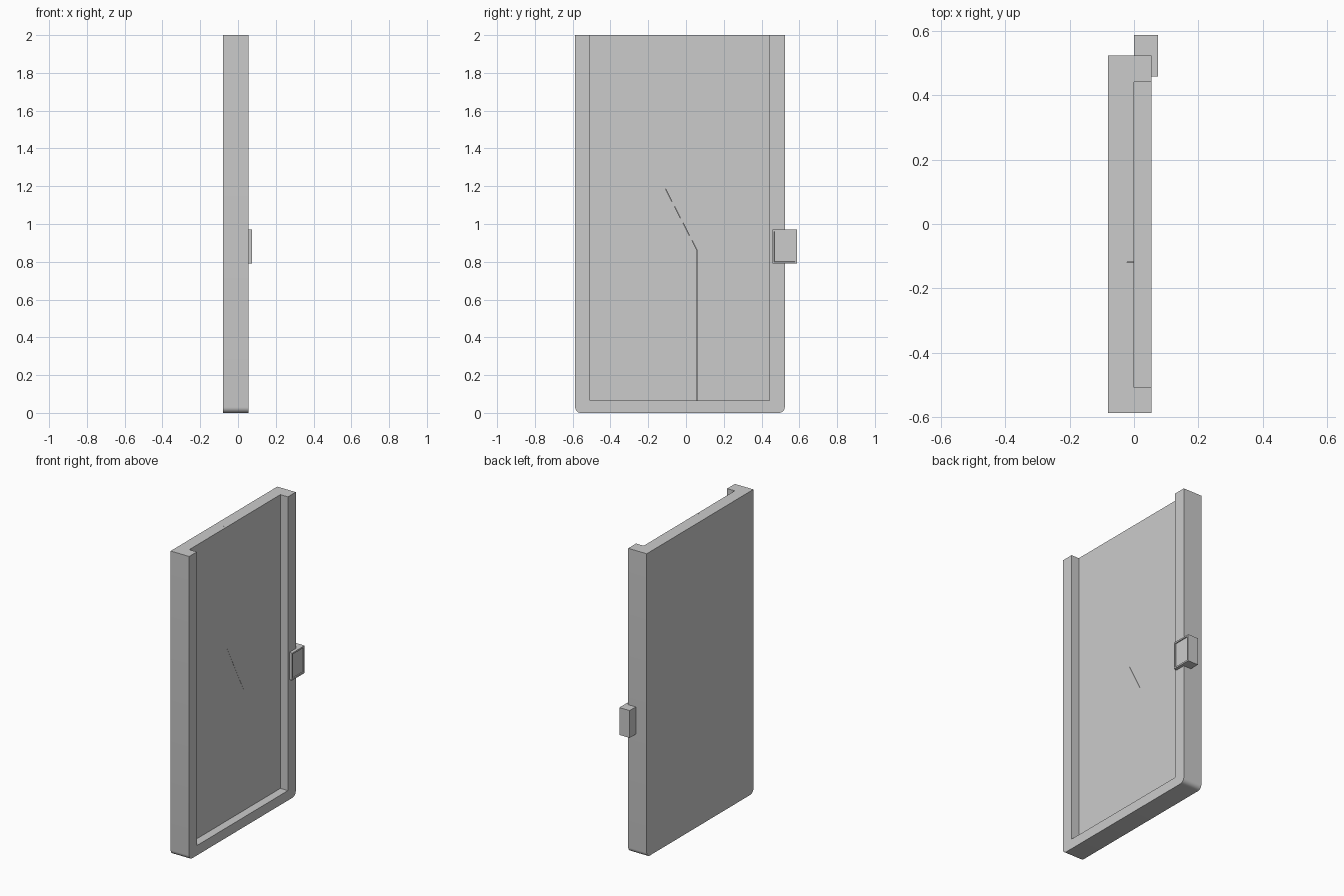
import bpy, bmesh, math
from mathutils import Vector

cube = bpy.data.objects.get("Cube")
if cube:
    bpy.data.objects.remove(cube, do_unlink=True)

grey = bpy.data.materials.new("plain_grey")
grey.use_nodes = True
GREY = (0.6, 0.6, 0.6, 1)
grey.diffuse_color = GREY
grey.node_tree.nodes["Principled BSDF"].inputs["Base Color"].default_value = GREY


def finish(name, bm):
    bmesh.ops.recalc_face_normals(bm, faces=bm.faces)
    mesh = bpy.data.meshes.new(name)
    bm.to_mesh(mesh)
    bm.free()
    obj = bpy.data.objects.new(name, mesh)
    bpy.context.collection.objects.link(obj)
    mesh.materials.append(grey)
    bpy.ops.object.select_all(action="DESELECT")
    obj.select_set(True)
    bpy.context.view_layer.objects.active = obj
    bpy.ops.object.shade_smooth_by_angle(angle=math.radians(30))
    return obj


def slab(name, outline, x0, x1):
    """Extrude a (y, z) outline along x."""
    bm = bmesh.new()
    face = bm.faces.new([bm.verts.new((x0, y, z)) for y, z in outline])
    ext = bmesh.ops.extrude_face_region(bm, geom=[face])
    verts = [v for v in ext["geom"] if isinstance(v, bmesh.types.BMVert)]
    bmesh.ops.translate(bm, verts=verts, vec=(x1 - x0, 0, 0))
    return finish(name, bm)


def arc(cy, cz, r, start):
    """Quarter circle for a rounded corner."""
    return [(cy + r * math.cos(a), cz + r * math.sin(a))
            for a in (math.radians(start + 90 * i / 6) for i in range(7))]


BACK, FLOOR, FRONT = -0.08, 0.0, 0.055
Y0, Y1, TOP, R = -0.587, 0.523, 2.0, 0.03
IN0, IN1, SILL = -0.507, 0.441, 0.065
PANE_BACK = -0.022
corners = arc(Y0 + R, R, R, 180) + arc(Y1 - R, R, R, 270)

# Solid back board, and U-shaped rim open at the top
slab("back_board", [(Y0, TOP)] + corners + [(Y1, TOP)], BACK, PANE_BACK)
slab("rim", [(Y0, TOP)] + corners + [(Y1, TOP), (IN1, TOP), (IN1, SILL),
     (IN0, SILL), (IN0, TOP)], PANE_BACK, FRONT)

# Two-piece pane with a hairline seam
seam = [(0.057, SILL), (0.057, 0.865), (-0.118, 1.205), (-0.118, TOP)]
HAIR = 0.001
slab("pane_front_piece", [(IN0, TOP), (IN0, SILL)] + [(y - HAIR, z) for y, z in seam],
     PANE_BACK, FLOOR)
slab("pane_rear_piece", [(IN1, SILL), (IN1, TOP)] + seam[::-1], PANE_BACK, FLOOR)

# Side latch with a shallow inset on its outer face
bm = bmesh.new()
bmesh.ops.create_cube(bm, size=1)
for v in bm.verts:
    v.co = Vector((0.0375 + v.co.x * 0.075, 0.522 + v.co.y * 0.13, 0.88 + v.co.z * 0.18))
outer = [f for f in bm.faces if f.normal.x > 0.9]
bmesh.ops.inset_region(bm, faces=outer, thickness=0.014)
bmesh.ops.inset_region(bm, faces=outer, thickness=0.001, depth=-0.006)
finish("latch", bm)
